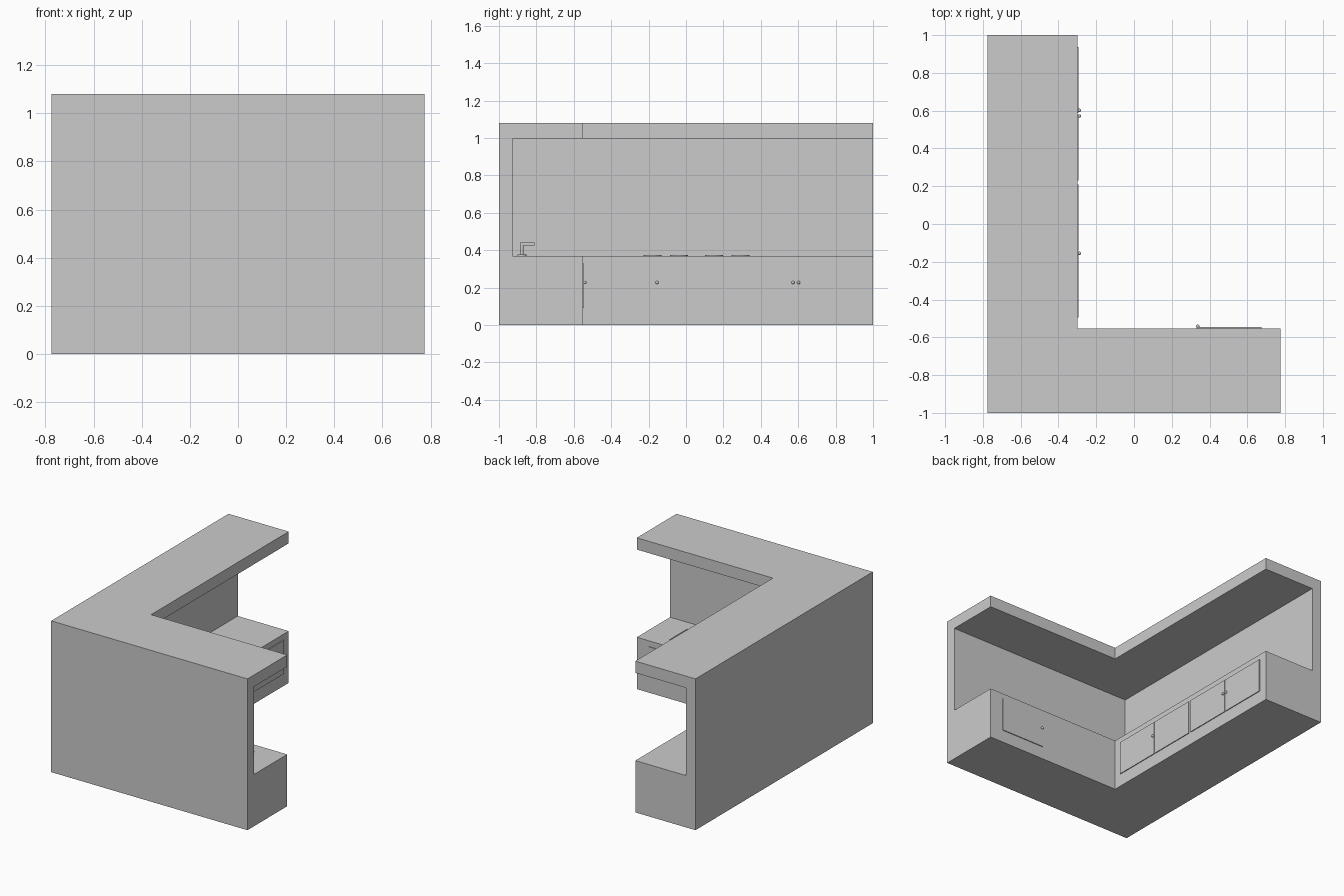
import bpy, bmesh, math
from mathutils import Vector

if "Cube" in bpy.data.objects:
    bpy.data.objects.remove(bpy.data.objects["Cube"])


def prism(name, pts, z0, z1):
    """Extrude a plan outline from z0 to z1."""
    bm = bmesh.new()
    face = bm.faces.new([bm.verts.new((x, y, z0)) for x, y in pts])
    ext = bmesh.ops.extrude_face_region(bm, geom=[face])
    verts = [g for g in ext["geom"] if isinstance(g, bmesh.types.BMVert)]
    bmesh.ops.translate(bm, verts=verts, vec=(0, 0, z1 - z0))
    bmesh.ops.recalc_face_normals(bm, faces=bm.faces)
    mesh = bpy.data.meshes.new(name)
    bm.to_mesh(mesh)
    bm.free()
    ob = bpy.data.objects.new(name, mesh)
    bpy.context.collection.objects.link(ob)
    return ob


def box(name, x0, x1, y0, y1, z0, z1):
    return prism(name, [(x0, y0), (x1, y0), (x1, y1), (x0, y1)], z0, z1)


def cylinder(name, a, b, r, n=20):
    a, b = Vector(a), Vector(b)
    bpy.ops.mesh.primitive_cylinder_add(vertices=n, radius=r, depth=(b - a).length, location=(a + b) / 2)
    ob = bpy.context.object
    ob.name = name
    ob.rotation_euler = (b - a).to_track_quat('Z', 'Y').to_euler()
    bpy.ops.object.shade_smooth_by_angle(angle=math.radians(40))
    return ob


def knob(name, loc):
    bpy.ops.mesh.primitive_uv_sphere_add(segments=16, ring_count=8, radius=0.009, location=loc)
    bpy.context.object.name = name
    bpy.ops.object.shade_smooth()


def cut(target, cutter):
    mod = target.modifiers.new("cut", 'BOOLEAN')
    mod.operation = 'DIFFERENCE'
    mod.solver = 'EXACT'
    mod.object = cutter
    bpy.context.view_layer.objects.active = target
    bpy.ops.object.modifier_apply(modifier=mod.name)
    bpy.data.objects.remove(cutter)


# L-shaped body: base units, back walls and overhead slab in one piece
COUNTER = 0.37
X, FRONT_X, FRONT_Y = 0.775, -0.30, -0.552
body = prism("kitchen_body", [(-X, -1), (X, -1), (X, FRONT_Y), (FRONT_X, FRONT_Y),
                              (FRONT_X, 1), (-X, 1)], 0, 1.08)
cut(body, box("niche_cutter", -0.702, 2, -0.927, 2, COUNTER, 0.996))

# Sink basin under the tap
cut(body, box("sink_cutter", 0.20, 0.58, -0.84, -0.64, 0.27, 0.5))

# Cupboard doors on the long run and one on the short run
T = 0.006
for i, y in enumerate((-0.495, -0.14, 0.23, 0.588)):
    box(f"cupboard_door_{i + 1}", FRONT_X, FRONT_X + T, y, y + 0.35, 0.09, 0.33)
box("sink_door", 0.33, 0.675, FRONT_Y, FRONT_Y + T, 0.09, 0.33)

# Door knobs
for i, y in enumerate((-0.155, 0.572, 0.602)):
    knob(f"cupboard_knob_{i + 1}", (FRONT_X + 0.011, y, 0.227))
knob("sink_knob", (0.338, FRONT_Y + 0.011, 0.227))

# Hob plates
for i, y in enumerate((-0.178, -0.037, 0.150, 0.292)):
    cylinder(f"hob_plate_{i + 1}", (-0.5, y, COUNTER), (-0.5, y, COUNTER + 0.003), 0.048, 32)

# Tap: foot, post and spout
TX, TY = 0.39, -0.878
cylinder("tap_foot", (TX, TY, COUNTER), (TX, TY, COUNTER + 0.008), 0.024)
cylinder("tap_post", (TX, TY, COUNTER), (TX, TY, 0.438), 0.010)
box("tap_spout", TX - 0.01, TX + 0.01, TY - 0.01, -0.81, 0.425, 0.44)
